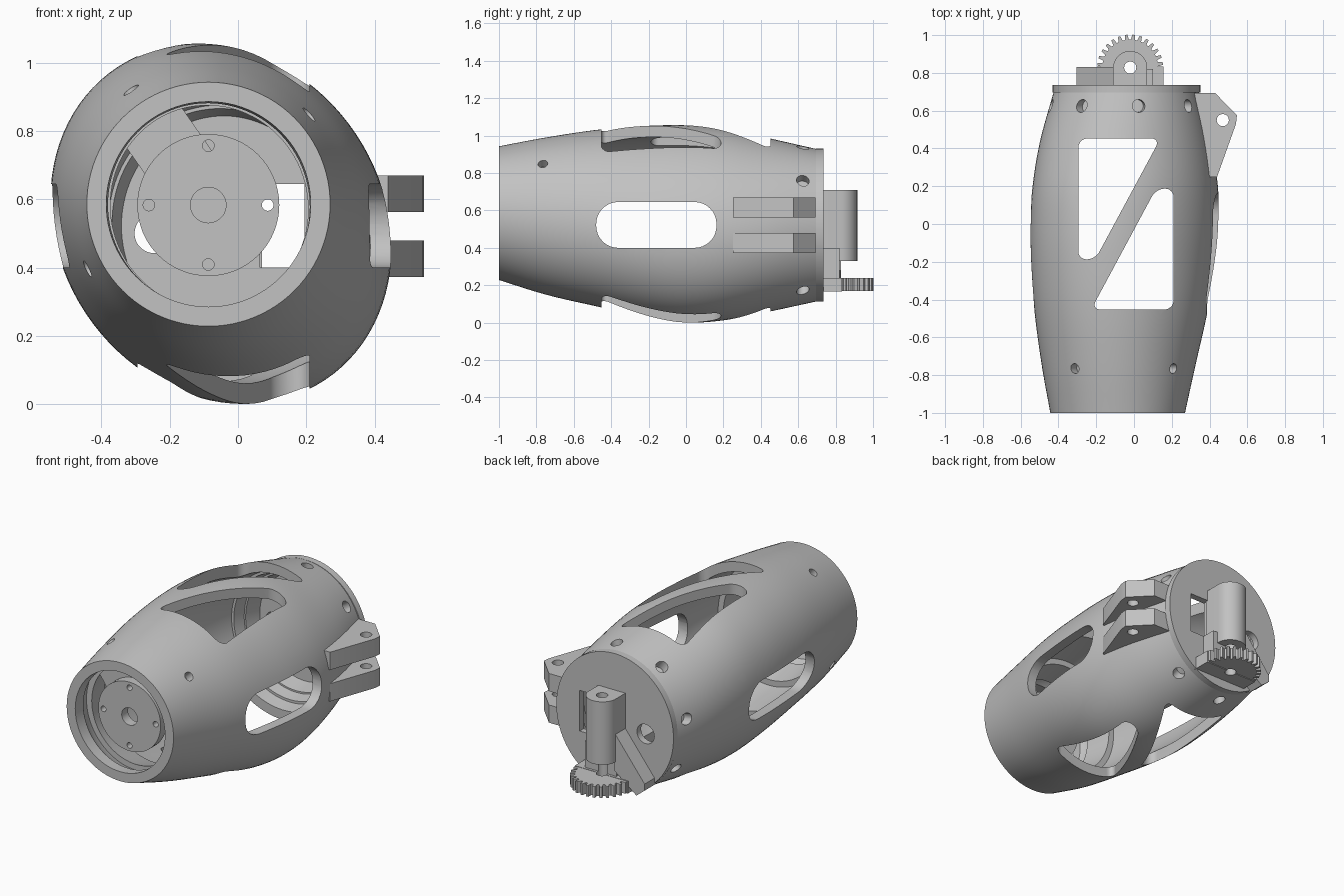
import bpy, bmesh
from math import sin, cos, pi, radians, sqrt
from mathutils import Vector

old = bpy.data.objects.get("Cube")
if old:
    bpy.data.objects.remove(old, do_unlink=True)

grey = bpy.data.materials.new("light grey plastic")
grey.use_nodes = True
tone = (0.54, 0.54, 0.54, 1)
grey.diffuse_color = tone
grey.node_tree.nodes["Principled BSDF"].inputs["Base Color"].default_value = tone
parts = []


def finish(name, bm, keep=True):
    bmesh.ops.recalc_face_normals(bm, faces=bm.faces)
    mesh = bpy.data.meshes.new(name)
    bm.to_mesh(mesh)
    bm.free()
    mesh.materials.append(grey)
    obj = bpy.data.objects.new(name, mesh)
    bpy.context.collection.objects.link(obj)
    obj.hide_render = not keep
    if keep:
        parts.append(obj)
    return obj


def prism(name, pts, axis, lo, hi, keep=True):
    """Extrude a 2D outline along an axis."""
    place = {"x": lambda u, v, w: (w, u, v),
             "y": lambda u, v, w: (u, w, v),
             "z": lambda u, v, w: (u, v, w)}[axis]
    bm = bmesh.new()
    ends = [[bm.verts.new(place(u, v, w)) for u, v in pts] for w in (lo, hi)]
    n = len(pts)
    for e in ends:
        bm.faces.new(e)
    for i in range(n):
        j = (i + 1) % n
        bm.faces.new((ends[0][i], ends[0][j], ends[1][j], ends[1][i]))
    return finish(name, bm, keep)


def on_ring(ring, a):
    """Point on a leaning ellipse (y, cx, cz, rx, rz, lean)."""
    y, cx, cz, rx, rz, lean = ring
    return Vector((cx + rx * cos(a), y,
                   cz + rz * sqrt(1 - lean * lean) * sin(a) - lean * rx * cos(a)))


def loft(name, rings, sides=96):
    """Closed tube wall through a loop of rings."""
    bm = bmesh.new()
    loops = [[bm.verts.new(on_ring(r, 2 * pi * k / sides)) for k in range(sides)] for r in rings]
    for i, a in enumerate(loops):
        b = loops[(i + 1) % len(loops)]
        for k in range(sides):
            m = (k + 1) % sides
            bm.faces.new((a[k], a[m], b[m], b[k]))
    return finish(name, bm)


def ellipse(cx, cy, rx, ry=None, n=48):
    ry = ry or rx
    return [(cx + rx * cos(2 * pi * k / n), cy + ry * sin(2 * pi * k / n)) for k in range(n)]


def box(x0, x1, y0, y1):
    return [(x0, y0), (x1, y0), (x1, y1), (x0, y1)]


def rounded(pts, radius, steps=8):
    """Round the corners of an outline, never past the middle of a side."""
    out = []
    for i, p in enumerate(pts):
        p, a, b = (Vector(q) for q in (p, pts[i - 1], pts[(i + 1) % len(pts)]))
        r = min(radius, .48 * (a - p).length, .48 * (b - p).length)
        s, e = p + (a - p).normalized() * r, p + (b - p).normalized() * r
        for k in range(steps + 1):
            t = k / steps
            w0, w1, w2 = (1 - t) ** 2, sqrt(2) * t * (1 - t), t * t
            out.append(tuple((s * w0 + p * w1 + e * w2) / (w0 + w1 + w2)))
    return out


def cut(objs, cutters):
    """Subtract the cutters one by one; fall back to another solver on an empty result."""
    for obj in objs:
        for c in cutters:
            for solver in ("EXACT", "MANIFOLD", "FLOAT"):
                mod = obj.modifiers.new("cut", "BOOLEAN")
                mod.operation, mod.solver, mod.object = "DIFFERENCE", solver, c
                bpy.context.view_layer.update()
                dg = bpy.context.evaluated_depsgraph_get()
                mesh = bpy.data.meshes.new_from_object(obj.evaluated_get(dg))
                obj.modifiers.clear()
                if len(mesh.polygons) > len(obj.data.polygons) / 2:
                    obj.data = mesh
                    break
    for c in cutters:
        bpy.data.objects.remove(c, do_unlink=True)


# Barrel outline: y, left, right, bottom, top, lean
STATIONS = [(-1, -.443, .27, .228, .943, 0), (-.75, -.488, .325, .15, .99, .04),
            (-.46, -.527, .39, .083, 1.033, .09), (-.2, -.546, .432, .025, 1.053, .13),
            (0, -.549, .449, 0, 1.056, .14), (.2, -.537, .444, .012, 1.04, .13),
            (.44, -.497, .408, .058, .987, .08), (.7, -.425, .343, .114, .928, 0)]


def section(y, inset=0):
    """Smoothly interpolated ring of the barrel at y."""
    n = len(STATIONS)
    i = max(k for k in range(n - 1) if STATIONS[k][0] <= y)
    p = [STATIONS[min(max(k, 0), n - 1)] for k in range(i - 1, i + 3)]
    h = p[2][0] - p[1][0]
    t = (y - p[1][0]) / h
    vals = []
    for c in range(1, 6):
        m0 = (p[2][c] - p[0][c]) / (p[2][0] - p[0][0]) * h
        m1 = (p[3][c] - p[1][c]) / (p[3][0] - p[1][0]) * h
        vals.append((2*t**3 - 3*t*t + 1) * p[1][c] + (t**3 - 2*t*t + t) * m0
                    + (3*t*t - 2*t**3) * p[2][c] + (t**3 - t*t) * m1)
    l, r, b, top, lean = vals
    return (y, (l + r) / 2, (b + top) / 2, (r - l) / 2 - inset, (top - b) / 2 - inset, lean)


# Barrel shell with a front lip
ys = [-1 + 1.7 * k / 34 for k in range(35)]
wall = .06
inner = [section(y, wall) for y in reversed(ys) if y > -.93]
lip = [section(-.93, .075), section(-1, .057)]
shell = loft("barrel_shell", [section(y) for y in ys] + inner + lip)

# Window and screw hole cutters
cutters = [
    prism("upper_window_cutter", rounded([(-.295, .453), (.14, .453), (-.205, -.187),
                                          (-.295, -.187)], .05), "z", -.2, 1.3, False),
    prism("lower_window_cutter", rounded([(.21, .187), (.117, .187), (-.227, -.453),
                                          (.21, -.453)], .05), "z", -.2, 1.3, False),
    prism("side_slot_cutter", rounded(box(-.48, .163, .4, .645), .117), "x", -1, 1, False)]


def screw_cutter(y, angle, r):
    bm = bmesh.new()
    bmesh.ops.create_cone(bm, cap_ends=True, segments=24, radius1=r, radius2=r, depth=.16)
    obj = finish("screw_cutter", bm, False)
    d = Vector((cos(angle), 0, sin(angle)))
    obj.location = on_ring(section(y), angle)
    obj.rotation_euler = d.to_track_quat("Z", "Y").to_euler()
    return obj


cutters += [screw_cutter(.625, radians(35.5 + 45 * k), .034) for k in range(8)]
cutters += [screw_cutter(-.765, radians(a), .026) for a in (44, 125, 207)]
cut([shell], cutters)


# Inner collars behind the screw holes
def collar(name, y0, y1, depth):
    a, b = section(y0, wall - .008), section(y1, wall - .008)
    loft(name, [a, b, section(y1, depth), section(y0, depth)])


collar("front_collar", -.86, -.7, .095)
collar("rear_collar", .53, .697, .075)
collar("rear_collar_step", .6, .697, .085)

# Motor horn disc and its radial arm
HX, HZ = -.087, .583
horn = prism("horn_disc", ellipse(HX, HZ, .208, n=64), "y", -.91, -.85)
d, s = Vector((cos(radians(125)), sin(radians(125)))), Vector((-sin(radians(125)), cos(radians(125))))
c = Vector((HX, HZ))
prism("horn_arm", [tuple(c + d * u + s * v) for u, v in
                   ((.12, -.1), (.31, -.1), (.31, .1), (.12, .1))], "y", -.85, -.78)
holes = [prism("centre_cutter", ellipse(HX, HZ, .052), "y", -1.1, -.6, False)]
for k in range(4):
    a = k * pi / 2
    holes.append(prism("bolt_cutter", ellipse(HX + .174 * cos(a), HZ + .174 * sin(a), .017, n=20),
                       "y", -1.1, -.6, False))
cut([horn], holes)

# Rear plate with its openings
plate = prism("rear_plate", ellipse(-.04, .521, .391, .409, 96), "y", .695, .735)
cut([plate], [prism("square_cutter", box(.065, .195, .4, .645), "y", .5, .9, False),
              prism("round_cutter", ellipse(-.245, .5, .058), "y", .5, .9, False)])

# Side hinge lugs
lug = [(.4, .25), (.44, .25), (.54, .53), (.545, .575), (.43, .693), (.32, .693)]
lugs = [prism(n, lug, "z", z, z + .107) for n, z in (("lower_lug", .372), ("upper_lug", .562))]
cut(lugs, [prism("lug_cutter", ellipse(.47, .55, .032, n=32), "z", 0, 1, False)])

# Rear hinge barrel, bracket and half gear
PX, PY = -.02, .828
arc = [(PX + .09 * cos(pi * k / 24), PY + .088 * sin(pi * k / 24)) for k in range(25)]
hinge = prism("hinge_barrel", arc + [(-.11, .72), (.07, .72)], "z", .33, .71)
bracket = prism("hinge_bracket", box(-.11, .1, .72, .82), "z", .235, .4)
prism("diagonal_brace", [(-.1, .51), (-.305, .25), (-.305, .21), (-.25, .166), (-.1, .28)],
      "y", .72, .83)
base = prism("gear_base", box(-.197, .157, .72, .835), "z", .166, .24)
teeth = 14
rim = []
for k in range(teeth):
    for f, r in ((0, .148), (.22, .148), (.38, .175), (.72, .175), (.88, .148)):
        a = pi * (k + f) / teeth
        rim.append((PX + r * cos(a), PY + r * sin(a)))
gear = prism("half_gear", rim + [(PX - .148, PY)], "z", .17, .238)
cut([hinge, bracket, base, gear],
    [prism("pin_cutter", ellipse(PX, PY, .032, n=32), "z", .05, .9, False)])

# Smooth round walls, keep crisp edges
bpy.ops.object.select_all(action="DESELECT")
for obj in parts:
    obj.select_set(True)
bpy.context.view_layer.objects.active = shell
bpy.ops.object.shade_smooth_by_angle(angle=radians(30))
